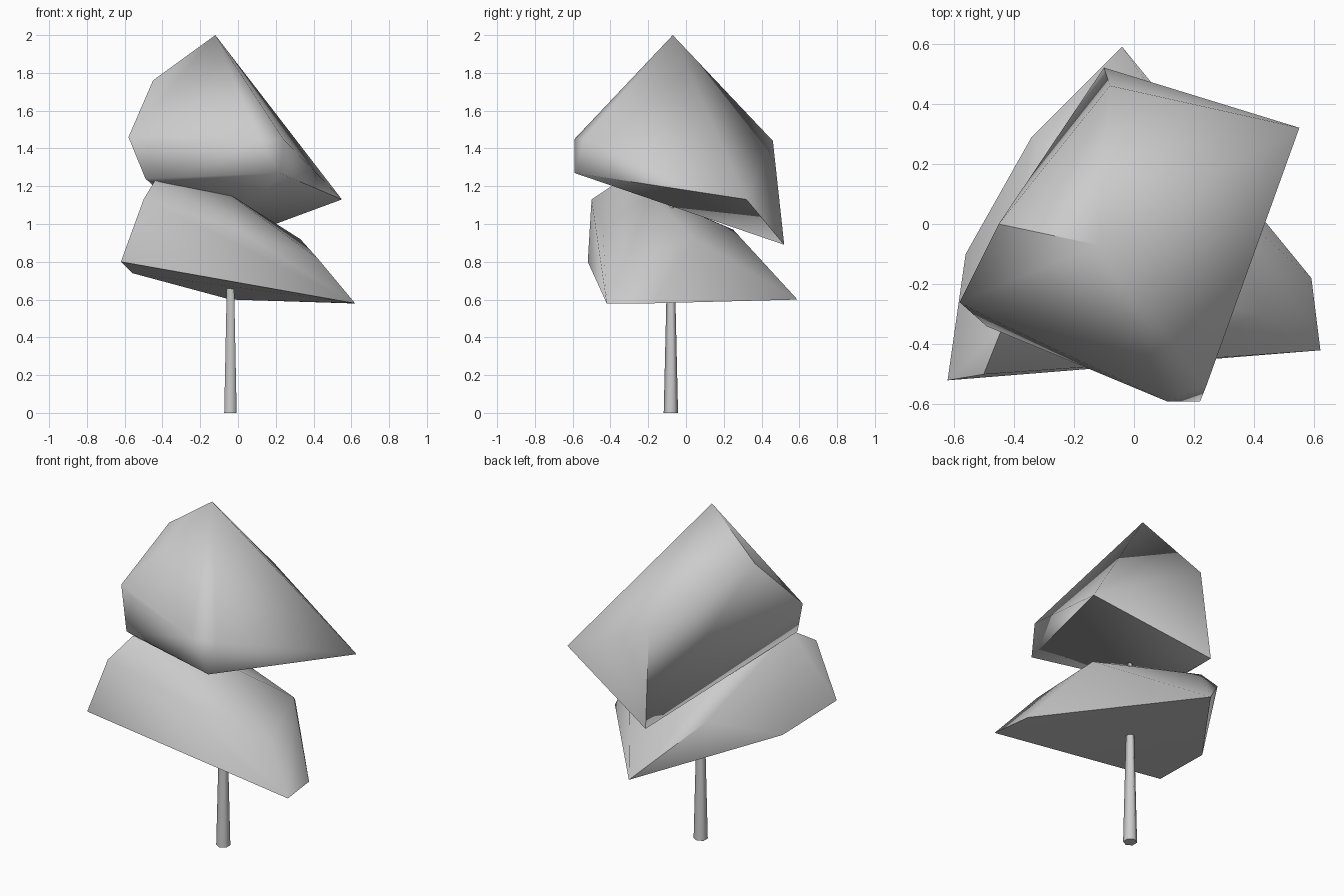
import bpy
import bmesh
import math

cube = bpy.data.objects.get("Cube")
if cube:
    bpy.data.objects.remove(cube, do_unlink=True)

grey = bpy.data.materials.new("pale_grey")
grey.use_nodes = True
grey.diffuse_color = (0.6, 0.6, 0.6, 1)
grey.node_tree.nodes["Principled BSDF"].inputs["Base Color"].default_value = (0.6, 0.6, 0.6, 1)


def finish(obj, angle):
    obj.data.materials.append(grey)
    bpy.ops.object.select_all(action="DESELECT")
    obj.select_set(True)
    bpy.context.view_layer.objects.active = obj
    bpy.ops.object.shade_smooth_by_angle(angle=math.radians(angle))


def foliage(name, corners):
    """Faceted clump wrapped tightly around its corner points."""
    bm = bmesh.new()
    for corner in corners:
        bm.verts.new(corner)
    hull = bmesh.ops.convex_hull(bm, input=bm.verts)
    spare = [v for v in hull["geom_interior"] if isinstance(v, bmesh.types.BMVert)]
    bmesh.ops.delete(bm, geom=spare, context="VERTS")
    bmesh.ops.recalc_face_normals(bm, faces=bm.faces)
    mesh = bpy.data.meshes.new(name)
    bm.to_mesh(mesh)
    bm.free()
    obj = bpy.data.objects.new(name, mesh)
    bpy.context.collection.objects.link(obj)
    finish(obj, 60)


# Lower clump: sloping flat base, then the shoulder and crown
foliage("lower_foliage", [
    (-.62, -.52, .80), (.62, -.42, .58), (.59, -.18, .58),
    (-.04, .59, .60), (-.56, -.10, .74),
    (-.34, .29, .91), (-.26, .25, .97), (.42, -.30, .82),
    (.33, .05, .92), (0, -.44, .97),
    (-.50, -.50, 1.13), (-.44, -.35, 1.23), (-.05, -.20, 1.16),
])

# Upper clump: tilted base, side corners and the peak
foliage("upper_foliage", [
    (-.10, .52, .89), (.55, .32, 1.13), (.22, -.59, 1.27),
    (-.49, -.34, 1.24), (-.45, -.33, 1.22),
    (.11, -.59, 1.45), (.24, -.54, 1.45),
    (-.58, -.26, 1.46), (-.47, -.32, 1.44),
    (-.45, 0, 1.76), (-.08, .46, 1.44), (-.12, -.07, 2),
])

# Slender tapering trunk running up into the clumps
bpy.ops.mesh.primitive_cone_add(vertices=6, radius1=.038, radius2=.01,
                                depth=1.2, location=(-.04, -.08, .6))
trunk = bpy.context.object
trunk.name = "trunk"
finish(trunk, 65)
